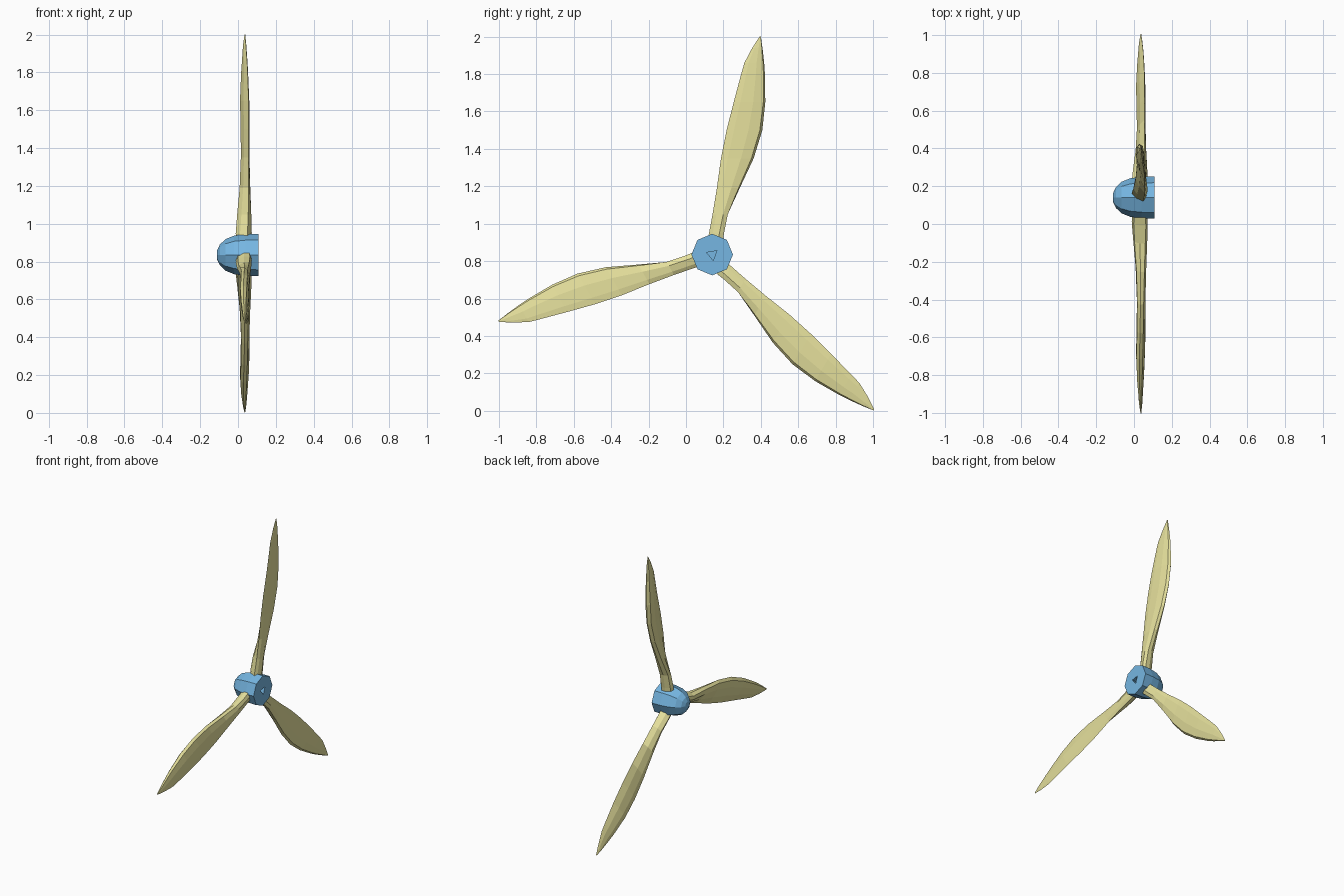
import bpy, bmesh, math
from mathutils import Vector, Matrix

if "Cube" in bpy.data.objects:
    bpy.data.objects.remove(bpy.data.objects["Cube"])

HUB = Vector((0, 0.14, 0.835))
SPIN = Vector((0, 0.132, 0.827))    # centre of the blade circle


def material(name, color):
    m = bpy.data.materials.new(name)
    m.diffuse_color = color
    m.use_nodes = True
    m.node_tree.nodes["Principled BSDF"].inputs["Base Color"].default_value = m.diffuse_color
    return m


yellow = material("blade_yellow", (0.80, 0.76, 0.34, 1))
blue = material("hub_blue", (0.18, 0.47, 0.76, 1))


def loft(name, rings, mat):
    """Skin closed rings of equal length and cap both ends."""
    bm = bmesh.new()
    loops = [[bm.verts.new(p) for p in ring] for ring in rings]
    n = len(loops[0])
    for a, b in zip(loops, loops[1:]):
        for i in range(n):
            j = (i + 1) % n
            bm.faces.new((a[i], a[j], b[j], b[i]))
    bm.faces.new(loops[0])
    bm.faces.new(loops[-1])
    bmesh.ops.recalc_face_normals(bm, faces=bm.faces)
    me = bpy.data.meshes.new(name)
    bm.to_mesh(me)
    bm.free()
    me.materials.append(mat)
    ob = bpy.data.objects.new(name, me)
    bpy.context.collection.objects.link(ob)
    return ob


# Hub: eight-sided bullet along x, nose towards -x
profile = [(-0.11, 0.025), (-0.096, 0.055), (-0.065, 0.084),
           (-0.02, 0.102), (0.04, 0.11), (0.108, 0.111)]
hub = loft("hub", [[HUB + Vector((x, r * math.cos(k * math.pi / 4), r * math.sin(k * math.pi / 4)))
                    for k in range(8)] for x, r in profile], blue)

# Triangular shaft socket in the flat back
cutter = loft("socket_cutter",
              [[HUB + Vector((x, 0.032 * math.cos(a), 0.032 * math.sin(a)))
                for a in (math.radians(d) for d in (40, 160, 280))]
               for x in (0.06, 0.15)], blue)
cutter.hide_render = True
cutter.hide_viewport = True
cutter.display_type = 'WIRE'
cut = hub.modifiers.new("socket", 'BOOLEAN')
cut.operation = 'DIFFERENCE'
cut.solver = 'EXACT'
cut.object = cutter

# Blade stations: z, trailing y, leading y, trailing x, leading x, thickness
stations = [
    (0.89, 0.110, 0.195, 0.050, 0.030, 0.080),
    (0.95, 0.123, 0.203, 0.050, 0.032, 0.086),
    (1.05, 0.142, 0.223, 0.054, 0.032, 0.076),
    (1.19, 0.165, 0.287, 0.056, 0.034, 0.056),
    (1.35, 0.187, 0.362, 0.056, 0.034, 0.045),
    (1.50, 0.217, 0.408, 0.056, 0.032, 0.044),
    (1.65, 0.255, 0.424, 0.056, 0.028, 0.046),
    (1.80, 0.295, 0.422, 0.051, 0.029, 0.034),
    (1.86, 0.312, 0.418, 0.048, 0.031, 0.027),
    (1.94, 0.354, 0.409, 0.042, 0.034, 0.018),
    (2.00, 0.393, 0.400, 0.038, 0.036, 0.004),
]
# Airfoil section: position along chord, offset over thickness
section = [(0, 0), (0.3, 0.4), (0.65, 0.6), (0.9, 0.42),
           (1, 0), (0.92, -0.35), (0.6, -0.4), (0.2, -0.2)]


def station_ring(z, yt, yl, xt, xl, thick):
    trail, lead = Vector((xt, yt, z)), Vector((xl, yl, z))
    chord = lead - trail
    out = Vector((-chord.y, chord.x, 0)).normalized()
    return [trail + chord * c + out * thick * s for c, s in section]


# Three blades around the hub axis: angle, length factor
for k, (angle, size) in enumerate([(0, 1), (119.8, 0.987), (239.4, 0.997)]):
    place = (Matrix.Translation(SPIN) @ Matrix.Rotation(math.radians(angle), 4, 'X')
             @ Matrix.Diagonal((1, size, size, 1)) @ Matrix.Translation(-SPIN))
    loft(f"blade_{k + 1}", [[place @ p for p in station_ring(*s)] for s in stations], yellow)
